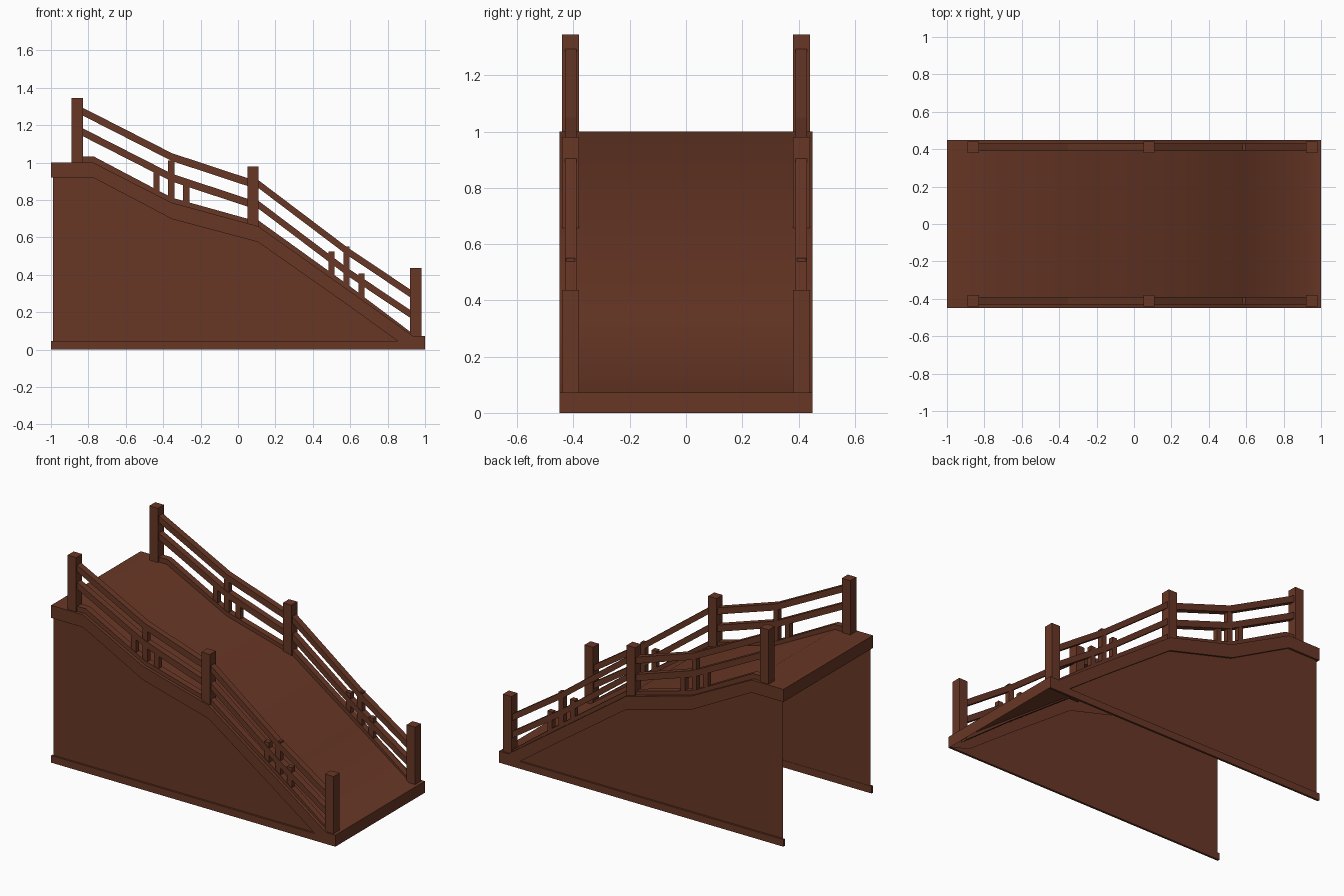
import bpy, bmesh

if "Cube" in bpy.data.objects:
    bpy.data.objects.remove(bpy.data.objects["Cube"])

wood = bpy.data.materials.new("brown_wood")
wood.diffuse_color = (0.138, 0.038, 0.019, 1)
wood.use_nodes = True
wood.node_tree.nodes["Principled BSDF"].inputs["Base Color"].default_value = wood.diffuse_color


def finish(name, bm, recalc=True):
    if recalc:
        bmesh.ops.recalc_face_normals(bm, faces=bm.faces)
    me = bpy.data.meshes.new(name)
    bm.to_mesh(me)
    bm.free()
    me.materials.append(wood)
    ob = bpy.data.objects.new(name, me)
    bpy.context.collection.objects.link(ob)
    return ob


def box(name, x0, x1, y0, y1, z0, z1):
    bm = bmesh.new()
    bmesh.ops.create_cube(bm, size=1)
    for v in bm.verts:
        v.co = ((x0 + x1) / 2 + v.co.x * (x1 - x0),
                (y0 + y1) / 2 + v.co.y * (y1 - y0),
                (z0 + z1) / 2 + v.co.z * (z1 - z0))
    return finish(name, bm)


def rail(name, path, height, y, depth):
    """Bar following an x,z line of its top edge, with vertical ends."""
    bm = bmesh.new()
    rings = [[bm.verts.new((x, y + dy * depth / 2, z + dz * height))
              for dy, dz in ((-1, 0), (1, 0), (1, -1), (-1, -1))] for x, z in path]
    for a, b in zip(rings, rings[1:]):
        for i in range(4):
            j = (i + 1) % 4
            bm.faces.new((a[i], a[j], b[j], b[i]))
    bm.faces.new(rings[0])
    bm.faces.new(rings[-1])
    return finish(name, bm)


W = 0.45    # half width
top = [(-1, 1), (-0.775, 1), (-0.353, 0.785), (0.107, 0.66),
       (0.58, 0.325), (0.935, 0.073), (1, 0.073)]
under = [(-1, 0.92), (-0.775, 0.92), (-0.353, 0.698), (0.107, 0.575),
         (0.58, 0.243), (0.855, 0.045)]

# Ramp deck: top sheet with the two end faces, open underneath
bm = bmesh.new()
line = [(-1, 0.92)] + top + [(1, 0)]
rows = [[bm.verts.new((x, s * W, z)) for s in (-1, 1)] for x, z in line]
for a, b in zip(rows, rows[1:]):
    bm.faces.new((a[0], b[0], b[1], a[1]))
deck = finish("ramp_deck", bm, False)
bpy.context.view_layer.objects.active = deck
deck.select_set(True)
bpy.ops.object.shade_smooth_by_angle(angle=0.7)
deck.select_set(False)

# Railing lines: top edges of the upper bars, split at the middle post
upper = [[(-0.83, 1.293), (-0.353, 1.05), (0.05, 0.917)],
         [(0.11, 0.905), (0.58, 0.55), (0.92, 0.322)]]
curb = [[(-0.83, 1.032), (-0.77, 1.032), (-0.353, 0.812), (0.05, 0.70)],
        [(0.11, 0.69), (0.58, 0.352), (0.92, 0.096)]]

for s, side in ((-1, "front"), (1, "back")):
    # Side trim: outer band with a narrow ledge back to the wall
    bm = bmesh.new()
    lower = under + [(1, 0.0)]
    t = [bm.verts.new((x, s * W, z)) for x, z in top]
    u = [bm.verts.new((x, s * W, z)) for x, z in lower]
    for i in range(len(top) - 1):
        bm.faces.new((t[i], u[i], u[i + 1], t[i + 1]))
    v = [bm.verts.new((x, s * (W - 0.012), z)) for x, z in under]
    for i in range(len(under) - 1):
        bm.faces.new((u[i], v[i], v[i + 1], u[i + 1]))
    finish(side + "_trim", bm)

    # Recessed wall panel
    bm = bmesh.new()
    pts = [(-0.99, 0.04), (-0.99, 0.92)] + under[1:]
    f = bm.faces.new([bm.verts.new((x, s * (W - 0.012), z)) for x, z in pts])
    if f.calc_center_median().y * f.normal.y < 0:
        f.normal_flip()
    bm.normal_update()
    if f.normal.y * s < 0:
        f.normal_flip()
    finish(side + "_wall", bm, False)

    # Foot rail, tapered at the low end to meet the trim
    bm = bmesh.new()
    prof = [(-1, 0), (1, 0), (0.855, 0.045), (-1, 0.045)]
    f = bm.faces.new([bm.verts.new((x, s * W, z)) for x, z in prof])
    ext = bmesh.ops.extrude_face_region(bm, geom=[f], use_keep_orig=True)
    for e in ext["geom"]:
        if isinstance(e, bmesh.types.BMVert):
            e.co.y = s * (W - 0.014)
    finish(side + "_foot_rail", bm)

    # Posts
    yc = s * 0.41
    for n, (x, z0, z1) in enumerate(((-0.86, 0.99, 1.345), (0.08, 0.65, 0.98),
                                     (0.95, 0.07, 0.437))):
        box(f"{side}_post_{n}", x - 0.03, x + 0.03, yc - 0.03, yc + 0.03, z0, z1)

    # Rails and balusters of each bay
    for n, (xc, zc) in enumerate(((-0.356, 0.812), (0.58, 0.35))):
        rail(f"{side}_upper_rail_{n}", upper[n], 0.042, yc, 0.04)
        rail(f"{side}_middle_rail_{n}", [(x, z - 0.11) for x, z in upper[n]], 0.042, yc, 0.04)
        rail(f"{side}_curb_{n}", curb[n], 0.04, yc, 0.04)
        slopes = ((0.52, 0.3), (0.73, 0.73))[n]
        for k in (-1, 0, 1):
            x = xc + k * 0.08
            base = zc - k * slopes[k > 0] * 0.08 - 0.03
            h = 0.23 if k == 0 else 0.145
            box(f"{side}_baluster_{n}_{k + 1}", x - 0.017, x + 0.017,
                yc - 0.016, yc + 0.016, base, base + h)
